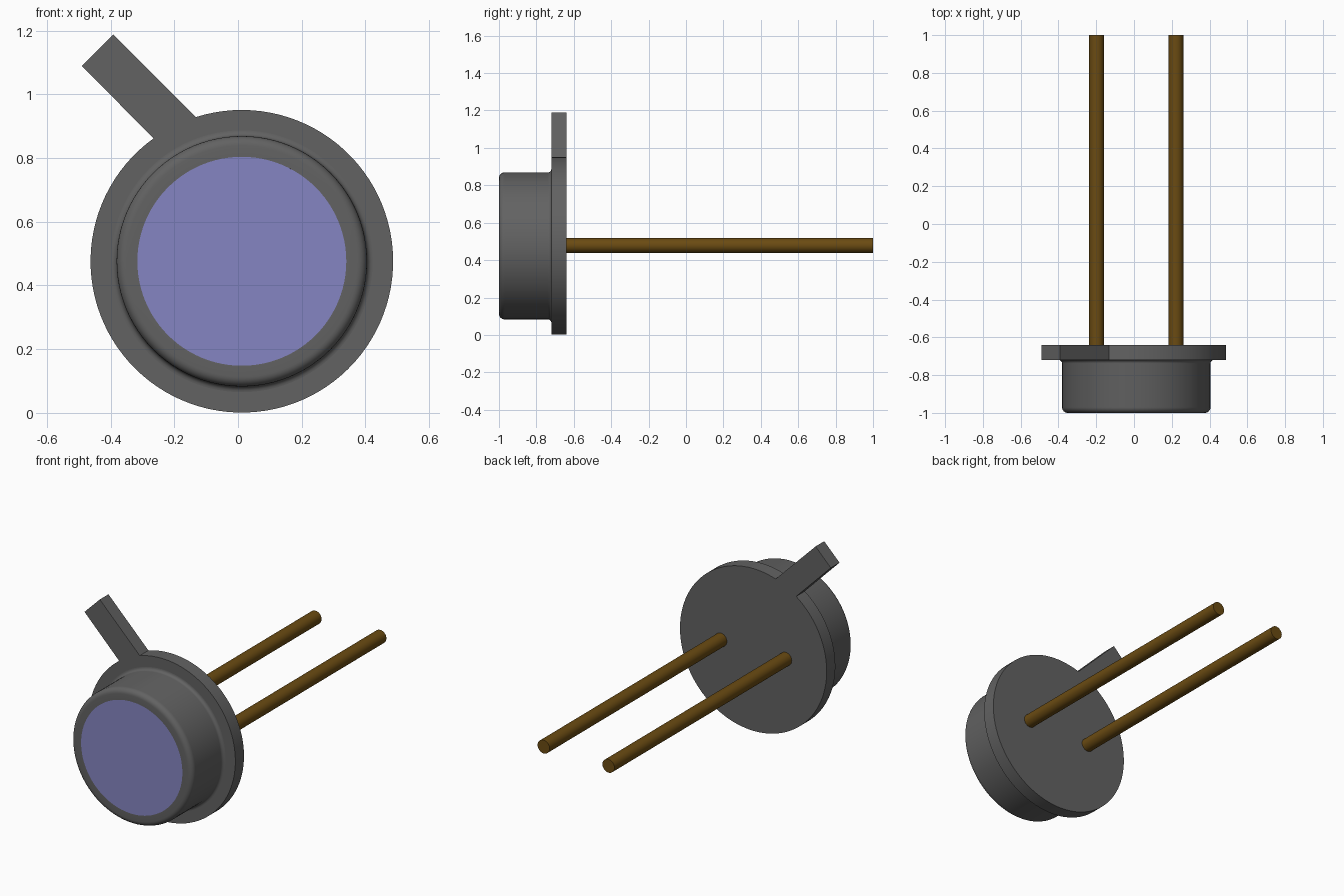
import bpy, bmesh, math
from mathutils import Matrix, Vector

cube = bpy.data.objects.get("Cube")
if cube:
    bpy.data.objects.remove(cube, do_unlink=True)

CX, CZ = 0.012, 0.476          # axis of the round body
FRONT, SEAT, BACK, TIP = -1.0, -0.72, -0.64, 1.0


def material(name, rgb):
    m = bpy.data.materials.new(name)
    m.use_nodes = True
    m.diffuse_color = (*rgb, 1)
    m.node_tree.nodes["Principled BSDF"].inputs["Base Color"].default_value = (*rgb, 1)
    return m


METAL = material("dark grey metal", (0.122, 0.122, 0.122))
GLASS = material("violet glass", (0.235, 0.235, 0.54))
BRASS = material("dark brass", (0.145, 0.07, 0.006))


def finish(name, bm, mat):
    bmesh.ops.recalc_face_normals(bm, faces=bm.faces)
    me = bpy.data.meshes.new(name)
    bm.to_mesh(me)
    bm.free()
    me.materials.append(mat)
    ob = bpy.data.objects.new(name, me)
    bpy.context.collection.objects.link(ob)
    bpy.ops.object.select_all(action='DESELECT')
    ob.select_set(True)
    bpy.context.view_layer.objects.active = ob
    bpy.ops.object.shade_smooth_by_angle(angle=math.radians(30))
    return ob


def rod(name, x, z, radius, y0, y1, segments, mat):
    """Cylinder lying along y."""
    bm = bmesh.new()
    place = Matrix.Translation((x, (y0 + y1) / 2, z)) @ Matrix.Rotation(math.pi / 2, 4, 'X')
    bmesh.ops.create_cone(bm, cap_ends=True, segments=segments, radius1=radius,
                          radius2=radius, depth=y1 - y0, matrix=place)
    return finish(name, bm, mat)


def fillet(r, y, size, start, end, steps=6):
    """Quarter arc of (radius, y) points around (r, y)."""
    return [(r + size * math.cos(math.radians(start + (end - start) * i / steps)),
             y + size * math.sin(math.radians(start + (end - start) * i / steps)))
            for i in range(steps + 1)]


# Flange: round plate and its slanted tab as one outline, extruded backwards
a0, a1, steps = math.radians(125.7), math.radians(467.7), 96
outline = [(CX + 0.475 * math.cos(a0 + (a1 - a0) * i / steps),
            CZ + 0.475 * math.sin(a0 + (a1 - a0) * i / steps)) for i in range(steps + 1)]
outline += [(-0.391, 1.188), (-0.49, 1.089)]
bm = bmesh.new()
face = bm.faces.new([bm.verts.new((x, SEAT, z)) for x, z in outline])
ext = bmesh.ops.extrude_face_region(bm, geom=[face], use_keep_orig=True)
bmesh.ops.translate(bm, vec=(0, BACK - SEAT, 0),
                    verts=[v for v in ext["geom"] if isinstance(v, bmesh.types.BMVert)])
finish("flange_with_tab", bm, METAL)

# Can: lathed wall with a rounded front rim and a small flare at the flange
profile = [(0.328, FRONT)]
profile += fillet(0.363, FRONT + 0.03, 0.03, -90, 0)
profile += fillet(0.393 + 0.018, SEAT - 0.018, 0.018, 180, 90)
bm = bmesh.new()
verts = [bm.verts.new((CX + r, y, CZ)) for r, y in profile]
edges = [bm.edges.new(pair) for pair in zip(verts, verts[1:])]
bmesh.ops.spin(bm, geom=verts + edges, cent=Vector((CX, 0, CZ)), axis=(0, 1, 0),
               angle=2 * math.pi, steps=96, use_merge=True)
bmesh.ops.remove_doubles(bm, verts=bm.verts, dist=1e-5)
finish("can", bm, METAL)

# Window flush with the front of the can
rod("window", CX, CZ, 0.328, FRONT, FRONT + 0.008, 96, GLASS)

# Two lead pins
for side, offset in (("right", -0.21), ("left", 0.21)):
    rod(side + "_pin", CX + offset, CZ + 0.002, 0.039, BACK - 0.01, TIP, 32, BRASS)
